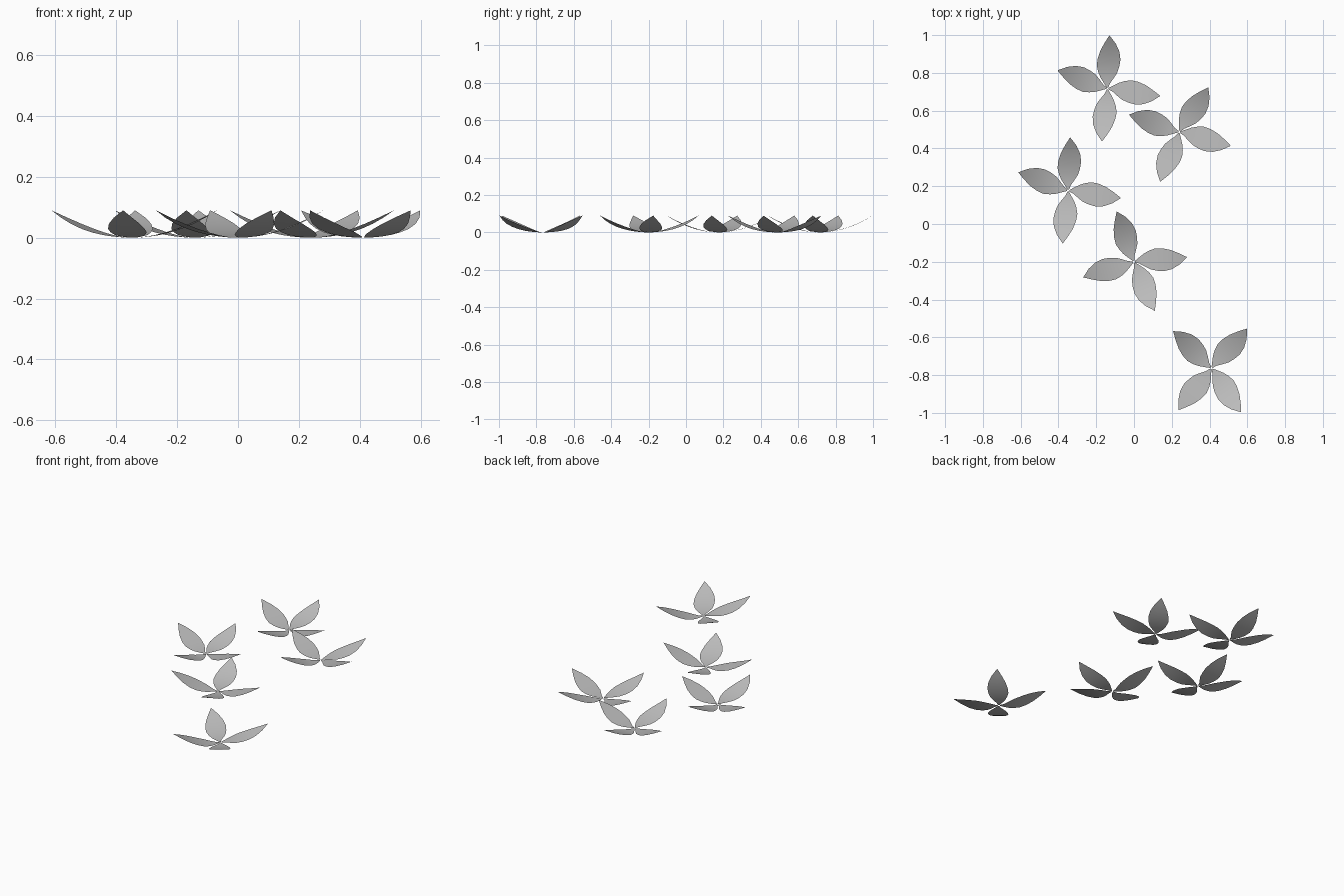
import bpy
import bmesh
from math import radians
from mathutils import Matrix, Vector

cube = bpy.data.objects.get("Cube")
if cube:
    bpy.data.objects.remove(cube, do_unlink=True)

# Single petal colour
grey = bpy.data.materials.new("petal_grey")
grey.use_nodes = True
colour = (0.5, 0.5, 0.5, 1)
grey.diffuse_color = colour
grey.node_tree.nodes["Principled BSDF"].inputs["Base Color"].default_value = colour

# Petal outline: position along the petal, left and right half widths
LENGTH, RISE = 0.282, 0.09
OUTLINE = [(0.02, .004, .004), (0.1, .02, .012), (0.2, .039, .031),
           (0.3, .052, .048), (0.42, .061, .058), (0.55, .058, .063),
           (0.7, .046, .056), (0.85, .025, .035)]
PETAL_ANGLES = (0, 72, 176, 264)


def add_petal(bm, angle):
    """One thin petal that curls upward toward a pointed tip."""
    turn = Matrix.Rotation(radians(angle), 3, "Z")

    def point(t, side):
        return bm.verts.new(turn @ Vector((t * LENGTH, side, RISE * t ** 1.9)))

    rows = [[point(t, left), point(t, (left - right) / 2), point(t, -right)]
            for t, left, right in OUTLINE]
    for a, b in zip(rows, rows[1:]):
        for i in range(2):
            bm.faces.new((a[i], a[i + 1], b[i + 1], b[i]))
    tip = point(1, 0)
    for i in range(2):
        bm.faces.new((rows[-1][i], rows[-1][i + 1], tip))


def add_flower(name, x, y, angle):
    bm = bmesh.new()
    for offset in PETAL_ANGLES:
        add_petal(bm, offset)
    for face in bm.faces:
        face.smooth = True
    mesh = bpy.data.meshes.new(name)
    bm.to_mesh(mesh)
    bm.free()
    mesh.materials.append(grey)
    flower = bpy.data.objects.new(name, mesh)
    flower.location = (x, y, 0)
    flower.rotation_euler.z = radians(angle)
    bpy.context.collection.objects.link(flower)


# Scattered four-petal flowers
add_flower("flower_back", -0.14, 0.717, 88)
add_flower("flower_back_left", 0.24, 0.487, -15)
add_flower("flower_right", -0.348, 0.177, 88)
add_flower("flower_middle", 0, -0.2, -67)
add_flower("flower_front", 0.41, -0.763, 232)
